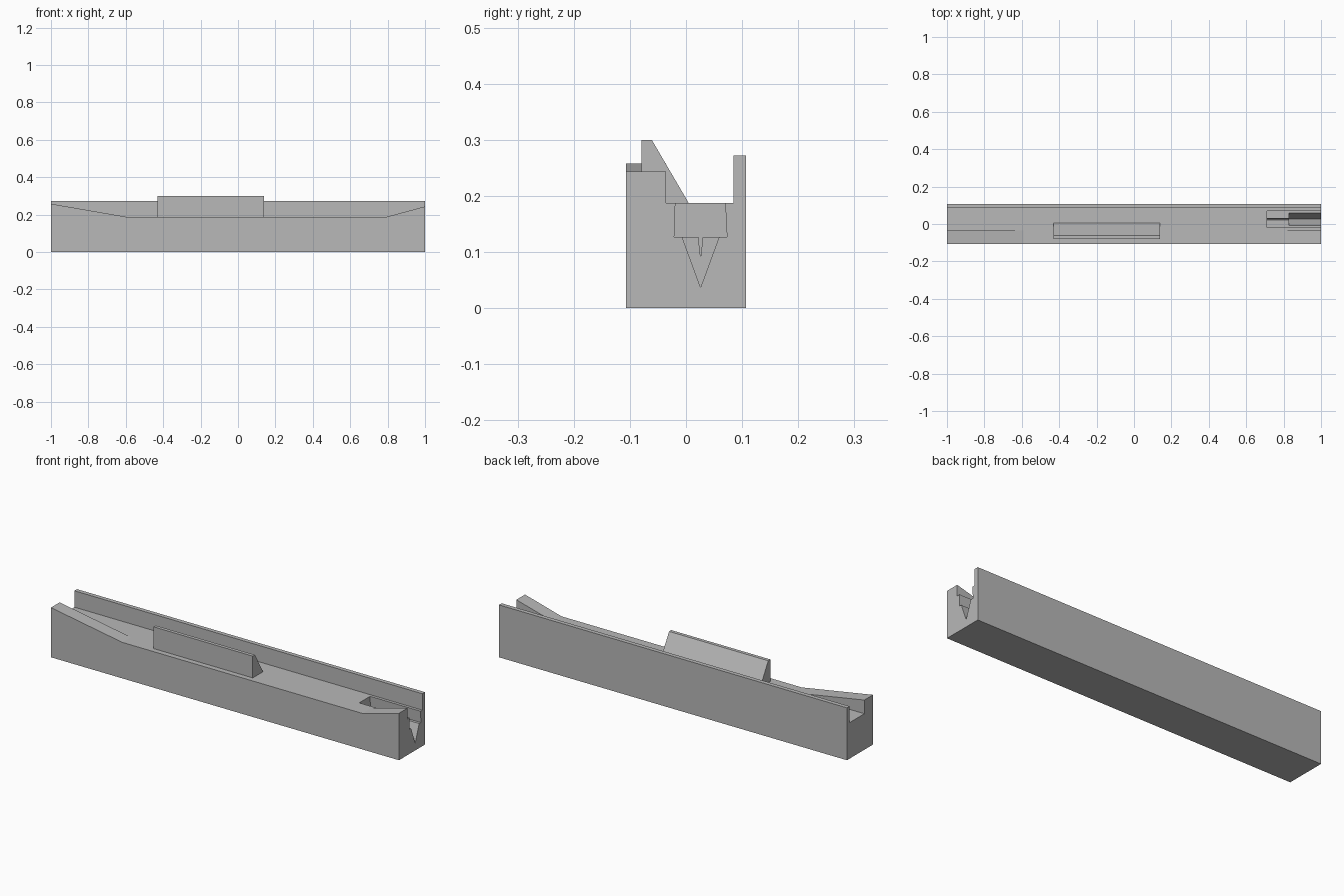
import bpy
import bmesh

old = bpy.data.objects.get("Cube")
if old:
    bpy.data.objects.remove(old, do_unlink=True)

grey = bpy.data.materials.new("plain grey")
grey.use_nodes = True
COLOUR = (0.48, 0.48, 0.48, 1)
grey.diffuse_color = COLOUR
grey.node_tree.nodes["Principled BSDF"].inputs["Base Color"].default_value = COLOUR


def prism(name, outline, start, end, axis="x"):
    """Extrude a closed outline along x (points are y, z) or y (points are x, z)."""
    def place(a, z, d):
        return (d, a, z) if axis == "x" else (a, d, z)
    bm = bmesh.new()
    face = bm.faces.new([bm.verts.new(place(a, z, start)) for a, z in outline])
    out = bmesh.ops.extrude_face_region(bm, geom=[face])
    moved = [g for g in out["geom"] if isinstance(g, bmesh.types.BMVert)]
    bmesh.ops.translate(bm, verts=moved, vec=place(0, 0, end - start))
    bmesh.ops.recalc_face_normals(bm, faces=bm.faces)
    mesh = bpy.data.meshes.new(name)
    bm.to_mesh(mesh)
    bm.free()
    mesh.materials.append(grey)
    obj = bpy.data.objects.new(name, mesh)
    bpy.context.collection.objects.link(obj)
    return obj


def cut(target, cutter):
    """Subtract the cutter, keep the result and drop the cutter."""
    cutter.hide_render = True
    mod = target.modifiers.new("cut", "BOOLEAN")
    mod.operation = "DIFFERENCE"
    mod.solver = "EXACT"
    mod.object = cutter
    bpy.context.view_layer.update()
    graph = bpy.context.evaluated_depsgraph_get()
    mesh = bpy.data.meshes.new_from_object(target.evaluated_get(graph))
    target.modifiers.clear()
    target.data = mesh
    bpy.data.objects.remove(cutter, do_unlink=True)


HALF = 0.107     # half depth of the body
FLOOR = 0.187    # height of the channel floor
SHELF = 0.127    # height of the step inside the end slot
MID = 0.026      # y of the groove's lowest line

# Long body with the tall back wall
body = prism("body", [(-HALF, 0), (HALF, 0), (HALF, 0.272), (0.085, 0.272),
                      (0.085, FLOOR), (-HALF, FLOOR)], -1, 1)

# Undercut slot in the right-hand end
cut(body, prism("slot_cutter", [(-0.021, SHELF), (0.073, SHELF), (0.07, FLOOR),
                                (0.07, 0.25), (-0.019, 0.25), (-0.019, FLOOR)], 0.71, 1.1))

# V groove below the slot, with a thin slit running on behind it
for name, half, low, start in (("groove_cutter", 0.033, 0.037, 0.83),
                               ("slit_cutter", 0.004, 0.09, 0.712)):
    cut(body, prism(name, [(MID, low), (MID + half, SHELF), (MID + half, 0.15),
                           (MID - half, 0.15), (MID - half, SHELF)], start,
                    1.1 if half > 0.01 else 0.85))

# Sloping ramps along the front edge
for name, end, inner, top in (("right_ramp", -1, -0.59, 0.258),
                              ("left_ramp", 1, 0.79, 0.244)):
    prism(name, [(end, FLOOR), (inner, FLOOR), (end, top)], -HALF, -0.036, "y")

# Raised block with a sloping back
prism("guide_block", [(-0.079, FLOOR), (-0.079, 0.3), (-0.061, 0.3), (0.005, FLOOR)],
      -0.43, 0.14)
